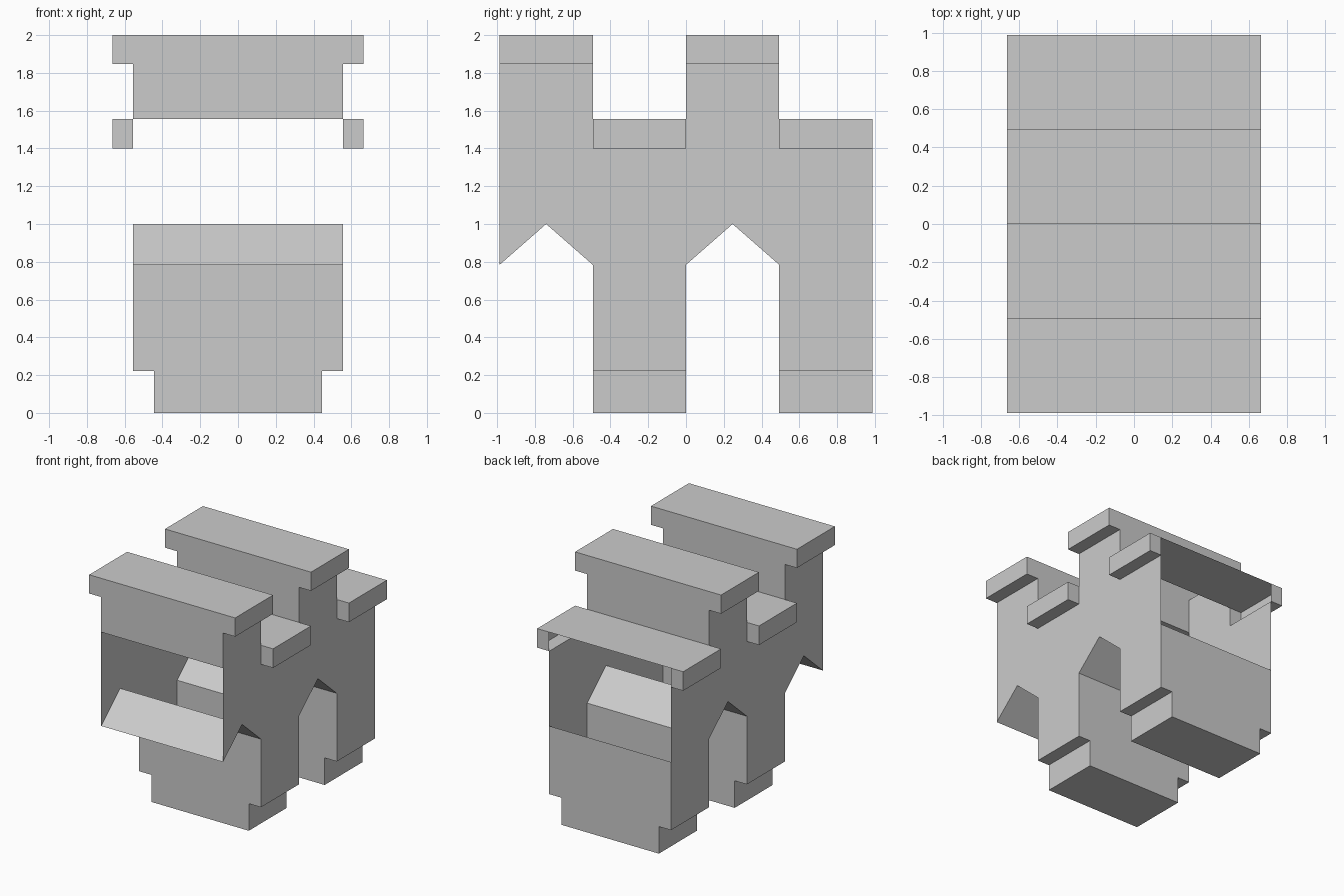
import bpy
import bmesh
from mathutils import Vector

if "Cube" in bpy.data.objects:
    bpy.data.objects.remove(bpy.data.objects["Cube"])

BAY = 0.4935                    # length of one bay along y (four bays)
WALL, LEDGE, FOOT = 0.555, 0.665, 0.444   # half widths
STEP_Z, SPRING_Z, APEX_Z = 0.223, 0.784, 1.0
LOW_Z, LOW_UNDER = 1.557, 1.40
TOP_Z, TOP_UNDER = 2.0, 1.846


def bay(i):
    return (i - 2) * BAY, (i - 1) * BAY


def make_object(name, faces, inside):
    """Open shell from polygons, with normals facing away from a point."""
    bm = bmesh.new()
    for pts in faces:
        bm.faces.new([bm.verts.new(p) for p in pts])
    bmesh.ops.remove_doubles(bm, verts=bm.verts, dist=1e-5)
    for f in bm.faces:
        f.normal_update()
        if f.normal.dot(f.calc_center_median() - Vector(inside)) < 0:
            f.normal_flip()
    mesh = bpy.data.meshes.new(name)
    bm.to_mesh(mesh)
    bm.free()
    obj = bpy.data.objects.new(name, mesh)
    bpy.context.collection.objects.link(obj)
    return obj


def strip(profile, y0, y1):
    """Sweep an open xz profile along y."""
    return [[(a[0], y0, a[1]), (b[0], y0, b[1]), (b[0], y1, b[1]), (a[0], y1, a[1])]
            for a, b in zip(profile, profile[1:])]


def ends(outline, y0, y1):
    """Flat end faces at both ends of a sweep."""
    return [[(x, y, z) for x, z in outline] for y in (y0, y1)]


def mirrored(half):
    """Complete a profile given from its left side to the middle."""
    return half + [(-x, z) for x, z in reversed(half)]


# Hollow battlement caps: tall merlons on bays 0 and 2, low gaps on 1 and 3
for i in range(4):
    y0, y1 = bay(i)
    tall = i % 2 == 0
    under, top = (TOP_UNDER, TOP_Z) if tall else (LOW_UNDER, LOW_Z)
    profile = mirrored([(-WALL, under), (-LEDGE, under), (-LEDGE, top)])
    faces = strip(profile, y0, y1)
    if tall:
        faces += ends([(-WALL, LOW_Z)] + profile + [(WALL, LOW_Z)], y0, y1)
    else:
        for s in (-1, 1):
            faces += ends([(s * WALL, under), (s * LEDGE, under),
                           (s * LEDGE, top), (s * WALL, top)], y0, y1)
    make_object(f"{'merlon' if tall else 'parapet_gap'}_{i // 2 + 1}", faces,
                (0, (y0 + y1) / 2, (under + top) / 2))

# Thin side walls with battlement outline above and pointed arches below
outline = []
for i in range(4):
    y0, y1 = bay(i)
    z = TOP_UNDER if i % 2 == 0 else LOW_UNDER
    outline += [(y0, z), (y1, z)]
for i in (3, 2, 1, 0):
    y0, y1 = bay(i)
    if i % 2:
        outline += [(y1, STEP_Z), (y0, STEP_Z)]
    else:
        outline += [(y1, SPRING_Z), ((y0 + y1) / 2, APEX_Z), (y0, SPRING_Z)]
for side, x in (("left", -WALL), ("right", WALL)):
    make_object(f"{side}_wall", [[(x, y, z) for y, z in outline]], (0, 0, 1.2))

# Hollow stepped legs under bays 1 and 3
for n, i in enumerate((1, 3), 1):
    y0, y1 = bay(i)
    base = mirrored([(-WALL, STEP_Z), (-FOOT, STEP_Z), (-FOOT, 0)])
    faces = strip(base, y0, y1)
    faces += ends([(-WALL, SPRING_Z)] + base + [(WALL, SPRING_Z)], y0, y1)
    make_object(f"leg_{n}", faces, (0, (y0 + y1) / 2, 0.5))

# Pointed arch roofs over bays 0 and 2
for n, i in enumerate((0, 2), 1):
    y0, y1 = bay(i)
    mid = (y0 + y1) / 2
    faces = [[(-WALL, y, SPRING_Z), (WALL, y, SPRING_Z),
              (WALL, mid, APEX_Z), (-WALL, mid, APEX_Z)] for y in (y0, y1)]
    make_object(f"arch_roof_{n}", faces, (0, mid, 1.4))
